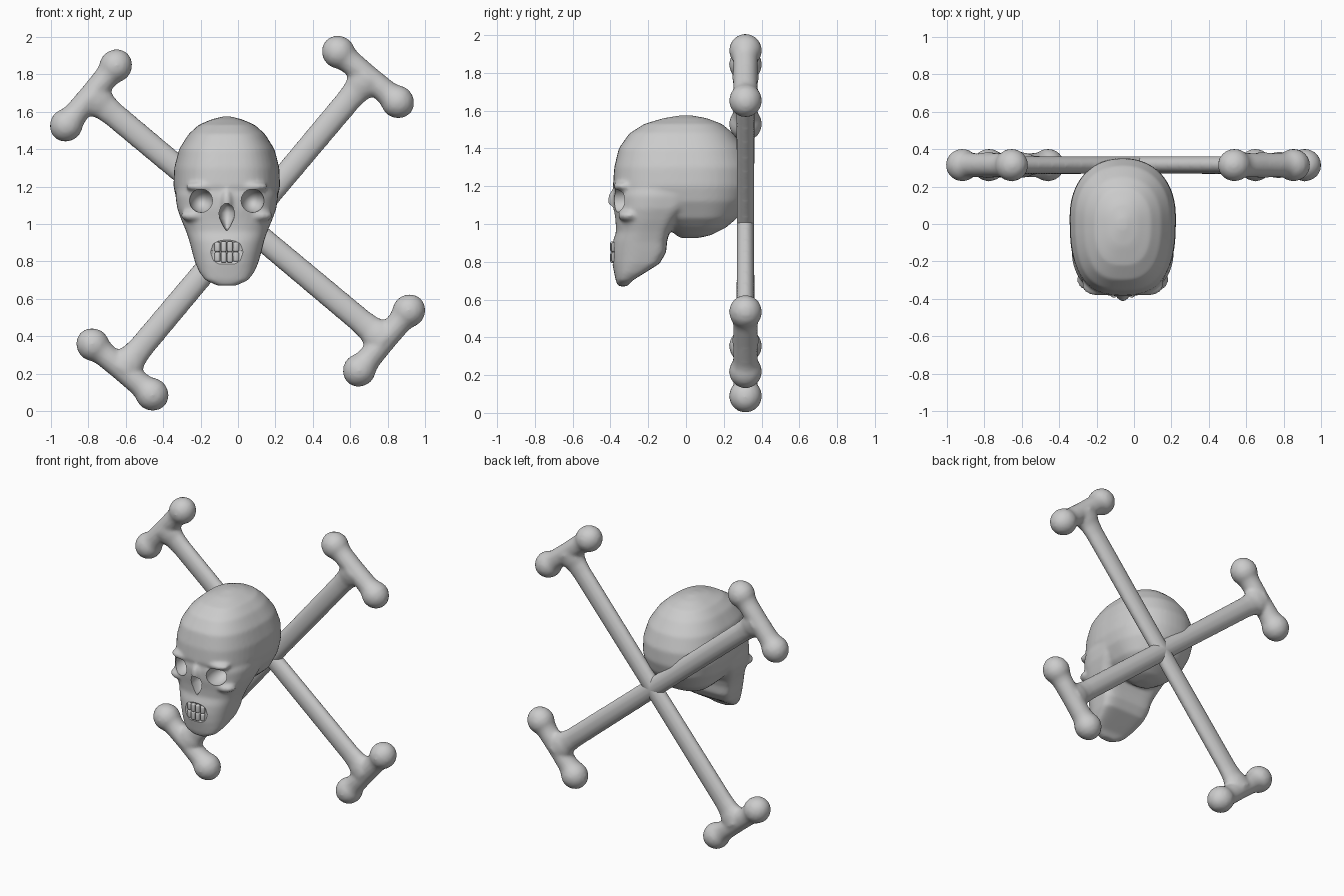
import bpy, bmesh, math
from mathutils import Vector, Matrix

if "Cube" in bpy.data.objects:
    bpy.data.objects.remove(bpy.data.objects["Cube"])

SX = -0.06  # skull centre line


def spow(v, p):
    return math.copysign(abs(v) ** p, v)


def loft(bm, sections, mid, nf=2.0, nb=2.0, seg=48):
    """Stack superelliptic rings (z, y_front, y_back, half_width)."""
    rings = []
    for z, yf, yb, hw in sections:
        yc = yf + (yb - yf) * mid
        ring = []
        for i in range(seg):
            a = 2 * math.pi * i / seg
            c, s = math.cos(a), math.sin(a)
            n = nf if s < 0 else nb
            ry = yc - yf if s < 0 else yb - yc
            ring.append(bm.verts.new((hw * spow(c, 2 / n), yc + ry * spow(s, 2 / n), z)))
        rings.append(ring)
    for a, b in zip(rings, rings[1:]):
        for i in range(seg):
            j = (i + 1) % seg
            bm.faces.new((a[i], a[j], b[j], b[i]))
    bm.faces.new(rings[0][::-1])
    bm.faces.new(rings[-1])


def ball(bm, loc, rad):
    bmesh.ops.create_uvsphere(bm, u_segments=40, v_segments=24, radius=1,
                              matrix=Matrix.Translation(loc) @ Matrix.Diagonal((*rad, 1)))


def finish(bm, name, x=0.0):
    bmesh.ops.recalc_face_normals(bm, faces=bm.faces)
    me = bpy.data.meshes.new(name)
    bm.to_mesh(me)
    bm.free()
    ob = bpy.data.objects.new(name, me)
    bpy.context.collection.objects.link(ob)
    ob.location.x = x
    return ob


def melt(ob, voxel, smooth):
    m = ob.modifiers.new("union", 'REMESH')
    m.mode, m.voxel_size = 'VOXEL', voxel
    m = ob.modifiers.new("soften", 'SMOOTH')
    m.factor, m.iterations = 0.5, smooth


def bake(ob, angle=40):
    bpy.context.view_layer.update()
    dg = bpy.context.evaluated_depsgraph_get()
    me = bpy.data.meshes.new_from_object(ob.evaluated_get(dg))
    ob.modifiers.clear()
    ob.data = me
    bpy.ops.object.select_all(action='DESELECT')
    ob.select_set(True)
    bpy.context.view_layer.objects.active = ob
    bpy.ops.object.shade_smooth_by_angle(angle=math.radians(angle))


# Skull: cranium, face and jaw, melted together
bm = bmesh.new()
loft(bm, [(.925, -.03, .06, .04), (.94, -.05, .13, .10), (.98, -.10, .21, .165),
          (1.03, -.20, .27, .22), (1.12, -.33, .328, .267), (1.2, -.387, .352, .285),
          (1.3, -.38, .35, .281), (1.4, -.356, .312, .255), (1.48, -.30, .25, .205),
          (1.53, -.22, .19, .15), (1.56, -.12, .11, .08), (1.575, -.03, .03, .02)],
     .57, 2.7, 2.2)
loft(bm, [(.67, -.36, -.31, .05), (.70, -.372, -.285, .115), (.74, -.38, -.22, .145),
          (.79, -.39, -.14, .168), (.85, -.392, -.105, .185), (.91, -.386, -.10, .20),
          (.96, -.37, -.085, .217), (1.02, -.374, -.05, .242), (1.08, -.383, 0, .264),
          (1.15, -.386, .05, .275), (1.22, -.37, .10, .265)],
     .6, 2.4, 5)
ball(bm, (0, -.32, .85), (.12, .085, .09))      # mouth bulge
ball(bm, (0, -.37, 1.12), (.032, .045, .07))    # nose bridge
for s in (-1, 1):
    ball(bm, (s * .13, -.325, 1.2), (.09, .06, .03))    # brow
    ball(bm, (s * .17, -.30, 1.045), (.075, .06, .035)) # cheekbone
skull = finish(bm, "skull", SX)
melt(skull, .011, 8)

# Cutters: eye sockets, nose opening, mouth recess
cutters = []
for s in (-1, 1):
    bm = bmesh.new()
    ball(bm, (s * .137, -.345, 1.125), (.063, .11, .063))
    cutters.append(finish(bm, "socket_cutter", SX))
bm = bmesh.new()
loft(bm, [(.965, -.46, -.34, .004), (.99, -.46, -.32, .02), (1.03, -.46, -.3, .038),
          (1.06, -.46, -.29, .043), (1.09, -.46, -.3, .033), (1.11, -.46, -.33, .012)], .6)
cutters.append(finish(bm, "nose_cutter", SX))
bm = bmesh.new()
loft(bm, [(.785, -.47, -.385, .065), (.805, -.47, -.375, .088), (.85, -.47, -.37, .1),
          (.895, -.47, -.375, .09), (.915, -.47, -.385, .065)], .5, 2, 4)
cutters.append(finish(bm, "mouth_cutter", SX))
for c in cutters:
    c.hide_render = True
    m = skull.modifiers.new("cut", 'BOOLEAN')
    m.operation, m.solver, m.object = 'DIFFERENCE', 'EXACT', c
bake(skull)
for c in cutters:
    bpy.data.objects.remove(c)

# Teeth: two rows on an arc
bm = bmesh.new()
for zc, up in ((.879, 1), (.822, -1)):
    for i in range(6):
        x = (i - 2.5) * .03
        h = .058 - 3.2 * x * x
        mat = (Matrix.Translation((x, -.374 + 4 * x * x, zc - up * (.058 - h) * .3))
               @ Matrix.Rotation(math.atan(8 * x), 4, 'Z') @ Matrix.Diagonal((.029, .055, h, 1)))
        bmesh.ops.create_cube(bm, size=1, matrix=mat)
teeth = finish(bm, "teeth", SX)
m = teeth.modifiers.new("round", 'BEVEL')
m.width, m.segments = .009, 3
bake(teeth, 60)


def bone(name, p, q):
    """Oval shaft from p to q with a double-knobbed crossbar at each end."""
    p, q = Vector((p[0], .315, p[1])), Vector((q[0], .315, q[1]))
    d = (q - p).normalized()
    across = d.cross(Vector((0, 1, 0)))
    half = (q - p).length / 2
    bm = bmesh.new()

    def turned(profile, centre, axis, side, flat):
        start = len(bm.verts)
        loft(bm, [(t, -r * flat, r * flat, r) for t, r in profile], .5, seg=32)
        bm.verts.ensure_lookup_table()
        for v in bm.verts[start:]:
            v.co = centre + side * v.co.x + Vector((0, 1, 0)) * v.co.y + axis * v.co.z

    shaft = [(half, .10), (half - .06, .088), (half - .10, .073), (half - .16, .067), (.0, .064)]
    shaft = [(-t, r) for t, r in shaft] + shaft[-2::-1]
    turned(shaft, (p + q) / 2, d, across, .72)
    knob = [(.298, .006), (.29, .035), (.272, .06), (.245, .079), (.21, .088), (.178, .083),
            (.15, .07), (.12, .065), (0, .063)]
    bar = [(-t, r) for t, r in knob] + knob[-2::-1]
    for c in (p, q):
        turned(bar, c, across, d, 1.0)
    ob = finish(bm, name)
    melt(ob, .012, 6)
    bake(ob)


# Crossed bones behind the skull
bone("falling_bone", (-.786, 1.687), (.781, .377))
bone("rising_bone", (-.618, .222), (.695, 1.786))
